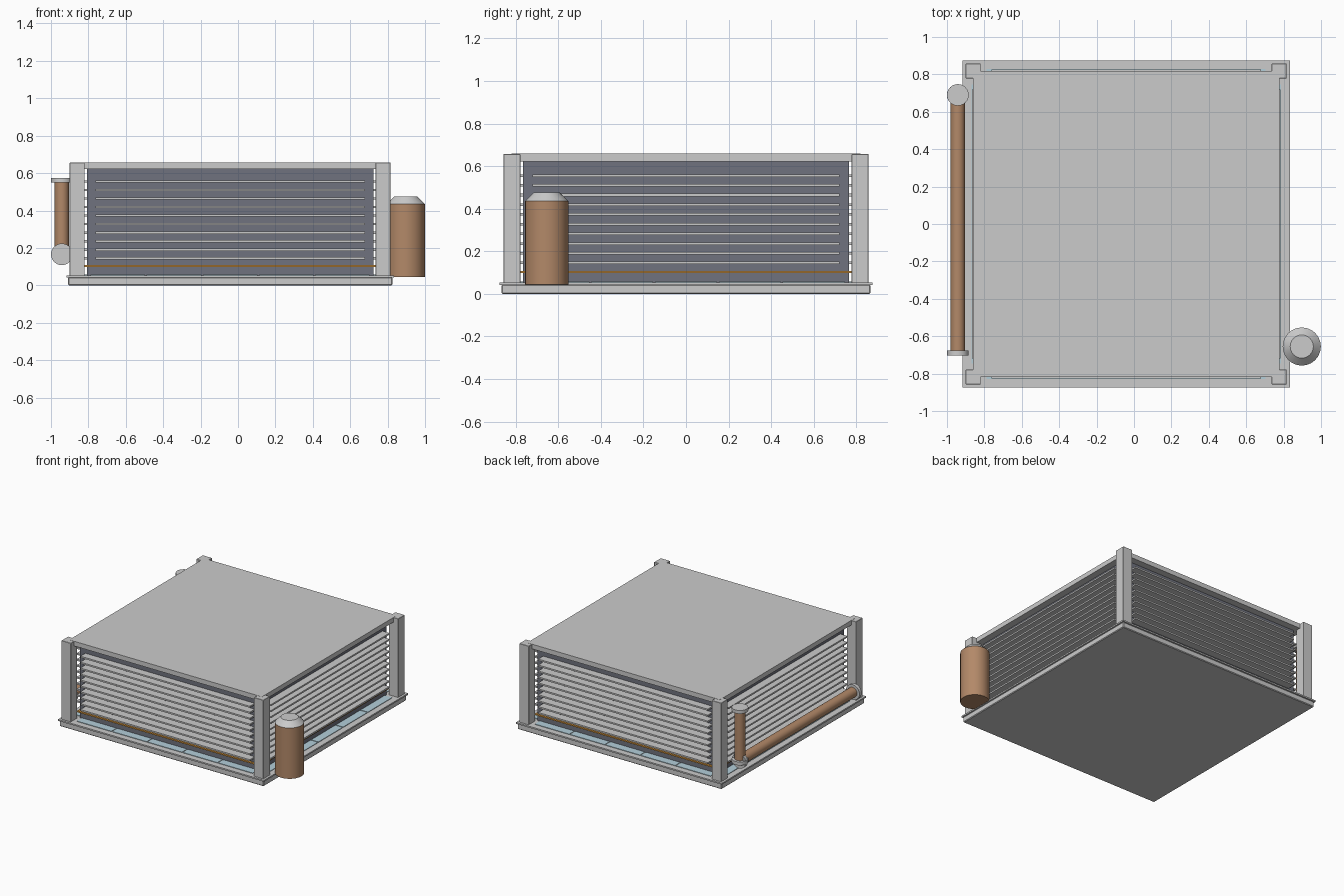
import bpy, math
from mathutils import Vector, Matrix

if "Cube" in bpy.data.objects:
    bpy.data.objects.remove(bpy.data.objects["Cube"])

CX = -0.042  # centre of the square cabinet


def material(name, rgb):
    m = bpy.data.materials.new(name)
    m.diffuse_color = (*rgb, 1)
    m.use_nodes = True
    m.node_tree.nodes["Principled BSDF"].inputs["Base Color"].default_value = m.diffuse_color
    return m


DARK = material("dark_steel", (0.16, 0.17, 0.21))
COPPER = material("copper", (0.45, 0.25, 0.14))
ORANGE = material("orange", (0.75, 0.35, 0.06))
BLUE = material("pale_blue", (0.45, 0.62, 0.70))


def finish(o, name, mat, bevel=0):
    o.name = name
    if mat:
        o.data.materials.append(mat)
    if bevel:
        b = o.modifiers.new("bevel", 'BEVEL')
        b.width, b.segments = bevel, 1
    return o


def box(name, x0, x1, y0, y1, z0, z1, mat=None, bevel=0, turn=0):
    """Box given relative to the cabinet axis, turned in quarter turns about it."""
    bpy.ops.mesh.primitive_cube_add(size=1)
    o = bpy.context.object
    size = Matrix.Diagonal((x1 - x0, y1 - y0, z1 - z0, 1))
    mid = Matrix.Translation(((x0 + x1) / 2, (y0 + y1) / 2, (z0 + z1) / 2))
    o.data.transform(Matrix.Rotation(turn * math.pi / 2, 4, 'Z') @ mid @ size)
    o.location.x = CX
    return finish(o, name, mat, bevel)


def slab(name, half, z0, z1, mat=None, bevel=0):
    return box(name, -half, half, -half, half, z0, z1, mat, bevel)


def rod(name, a, b, r, mat=None, r2=None):
    """Cylinder or truncated cone from point a to point b."""
    a, b = Vector(a), Vector(b)
    d = b - a
    bpy.ops.mesh.primitive_cone_add(vertices=24, radius1=r, radius2=r if r2 is None else r2,
                                    depth=d.length, location=(a + b) / 2,
                                    rotation=d.to_track_quat('Z', 'Y').to_euler())
    o = finish(bpy.context.object, name, mat)
    bpy.ops.object.shade_smooth_by_angle(angle=math.radians(30))
    return o


# base, core and roof
slab("base", 0.867, 0, 0.043, bevel=0.005)
slab("base_lip", 0.875, 0.042, 0.053)
slab("core", 0.766, 0.05, 0.625, DARK)
slab("orange_band", 0.78, 0.098, 0.108, ORANGE)
slab("roof", 0.819, 0.622, 0.658)

# corner posts
for i in range(4):
    box(f"corner_post_{i}", 0.778, 0.858, 0.778, 0.858, 0.05, 0.657, bevel=0.002, turn=i)

# louvre slats and floor plates on every side
for side in range(4):
    for k in range(10):
        z = 0.145 + k * 0.0456
        box(f"slat_{side}_{k}", -0.72, 0.72, -0.825, -0.76, z - 0.006, z + 0.006, turn=side)
    for k in range(5):
        x = (k - 2) * 0.3
        box(f"floor_plate_{side}_{k}", x - 0.146, x + 0.146, -0.828, -0.76,
            0.05, 0.057, BLUE, turn=side)

# tank with a tapered cap
TX, TY = 0.897, -0.655
rod("tank", (TX, TY, 0.045), (TX, TY, 0.435), 0.102, COPPER)
rod("tank_cap", (TX, TY, 0.435), (TX, TY, 0.475), 0.102, r2=0.062)

# pipes with end flanges on the left side
PX, PY, PZ = -0.942, 0.69, 0.166
rod("long_pipe", (PX, -PY, PZ), (PX, PY, PZ), 0.038, COPPER)
rod("riser_pipe", (PX, PY, PZ), (PX, PY, 0.56), 0.038, COPPER)
for s in (-1, 1):
    rod("pipe_flange", (PX, s * PY - 0.013, PZ), (PX, s * PY + 0.013, PZ), 0.058)
for z in (PZ, 0.562):
    rod("riser_flange", (PX, PY, z - 0.013), (PX, PY, z + 0.013), 0.058)
